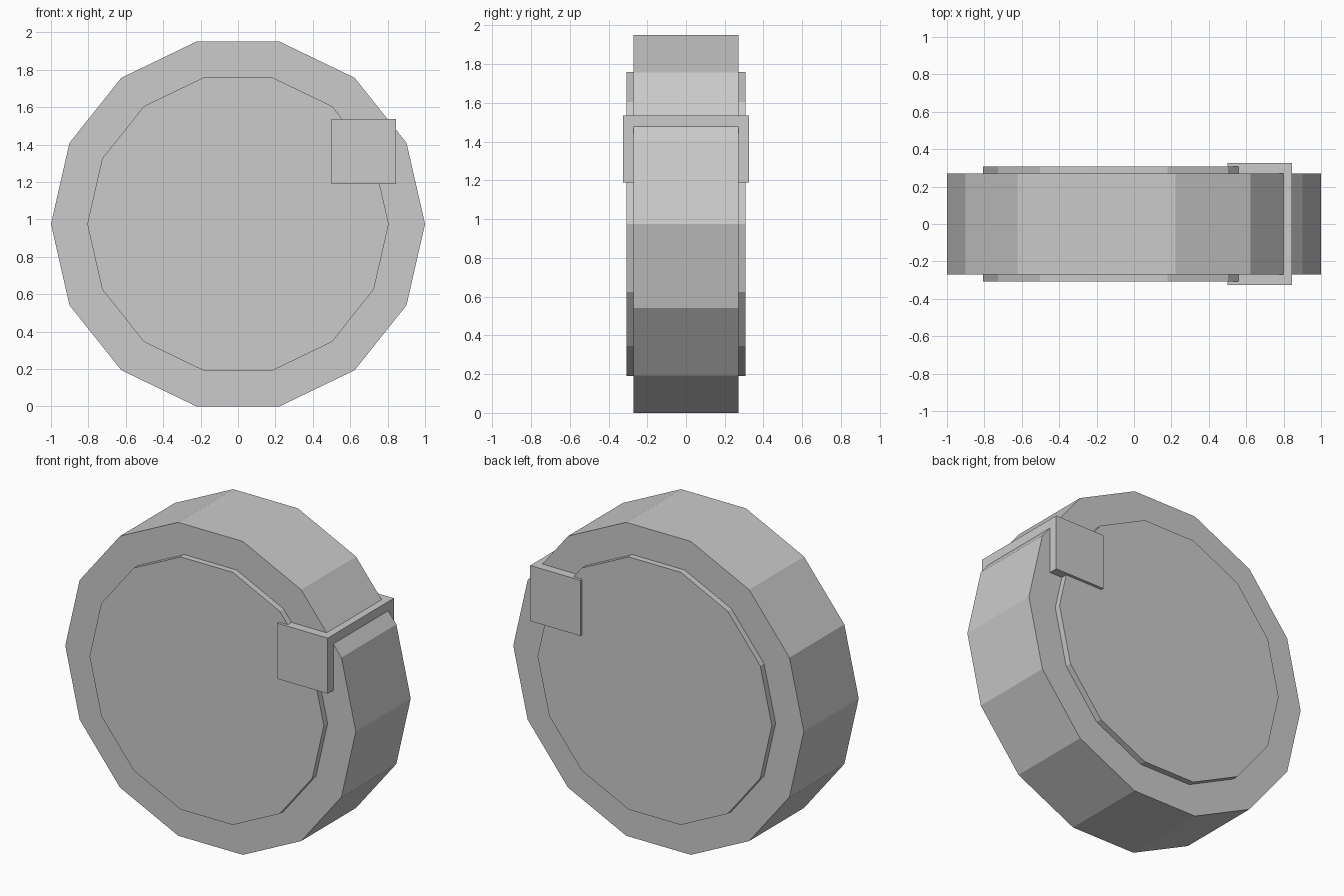
import bpy
import math

cube = bpy.data.objects.get("Cube")
if cube:
    bpy.data.objects.remove(cube, do_unlink=True)

SIDES = 14
CENTRE_Z = math.cos(math.pi / SIDES)   # rests on a flat side

grey = bpy.data.materials.new("plain grey")
grey.use_nodes = True
colour = (0.6, 0.6, 0.6, 1)
grey.diffuse_color = colour
grey.node_tree.nodes["Principled BSDF"].inputs["Base Color"].default_value = colour


def drum(name, radius, depth):
    """Fourteen-sided disc along y with a corner pointing to +x."""
    mesh = bpy.data.meshes.new(name)
    angles = [2 * math.pi * i / SIDES for i in range(SIDES)]
    verts = [(radius * math.cos(a), y, radius * math.sin(a))
             for y in (-depth / 2, depth / 2) for a in angles]
    faces = [list(range(SIDES)), list(range(2 * SIDES - 1, SIDES - 1, -1))]
    for i in range(SIDES):
        j = (i + 1) % SIDES
        faces.append((j, i, i + SIDES, j + SIDES))
    mesh.from_pydata(verts, [], faces)
    mesh.materials.append(grey)
    obj = bpy.data.objects.new(name, mesh)
    obj.location.z = CENTRE_Z
    bpy.context.collection.objects.link(obj)
    return obj


# Wide outer drum and the thicker raised panel through its middle
drum("outer_drum", 1.0, 0.54)
drum("raised_panel", 0.806, 0.615)

# Square clasp straddling the upper left of the rim
bpy.ops.mesh.primitive_cube_add(size=1, location=(0.672, 0, 1.363))
clasp = bpy.context.object
clasp.name = "clasp"
clasp.scale = (0.346, 0.65, 0.346)
bpy.ops.object.transform_apply(location=False, rotation=False, scale=True)
clasp.data.materials.append(grey)
